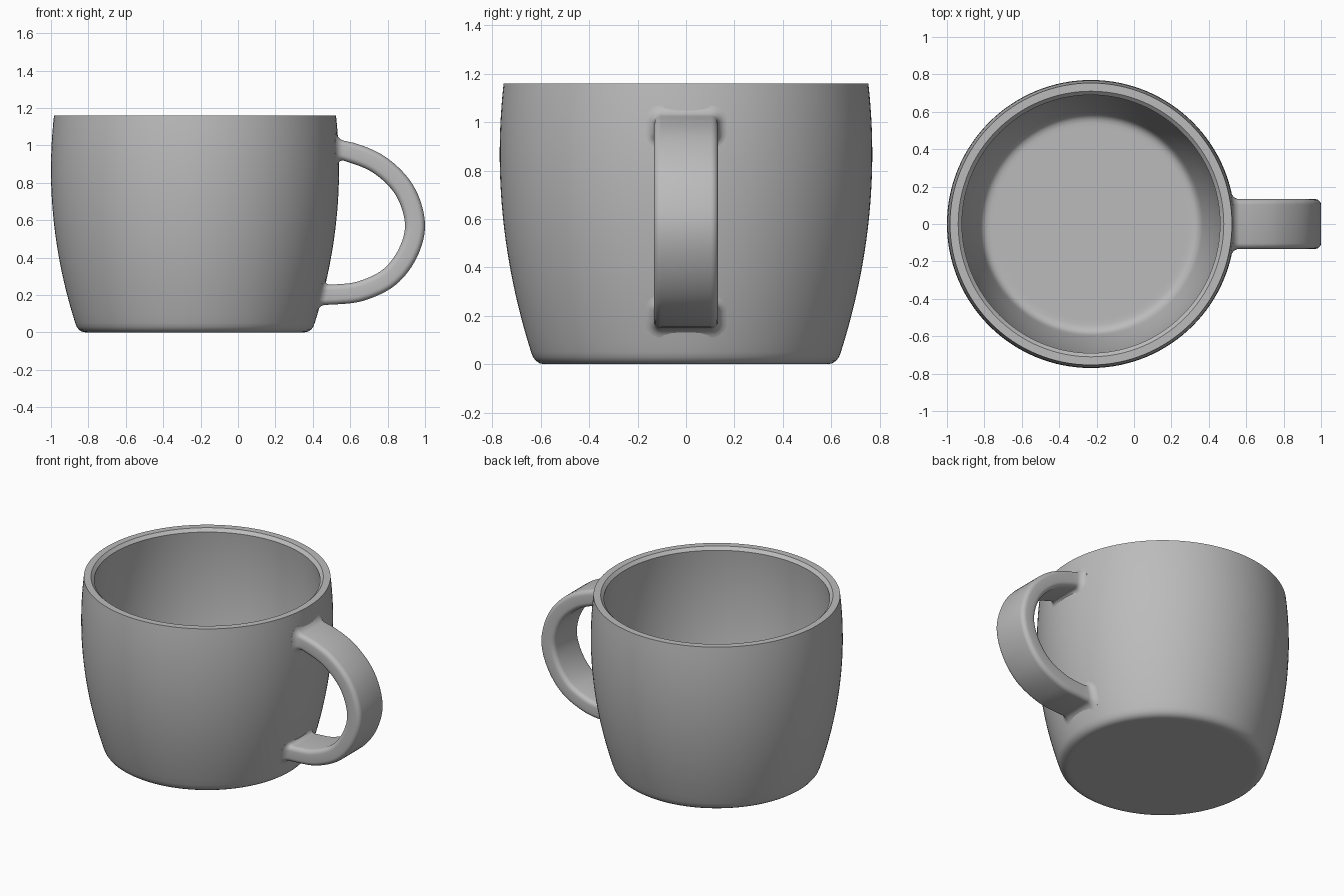
import bpy, bmesh
from math import sin, cos, pi, sqrt
from mathutils import Vector

cube = bpy.data.objects.get("Cube")
if cube:
    bpy.data.objects.remove(cube, do_unlink=True)

CUP_X = -0.23      # axis of the cup body
HEIGHT = 1.16
WALL = 0.07
FILLET = 0.035     # blend between handle and wall

grey = bpy.data.materials.new("grey glaze")
grey.use_nodes = True
grey.diffuse_color = (0.5, 0.5, 0.5, 1)
grey.node_tree.nodes["Principled BSDF"].inputs["Base Color"].default_value = (0.5, 0.5, 0.5, 1)


def finish(bm, name):
    bmesh.ops.remove_doubles(bm, verts=bm.verts, dist=1e-5)
    bmesh.ops.recalc_face_normals(bm, faces=bm.faces)
    mesh = bpy.data.meshes.new(name)
    bm.to_mesh(mesh)
    bm.free()
    mesh.materials.append(grey)
    obj = bpy.data.objects.new(name, mesh)
    bpy.context.collection.objects.link(obj)
    bpy.ops.object.select_all(action='DESELECT')
    obj.select_set(True)
    bpy.context.view_layer.objects.active = obj
    bpy.ops.object.shade_smooth_by_angle(angle=pi / 6)
    return obj


def outer_radius(z):
    """Barrel curve of the outside wall."""
    return 0.77 - (z - 0.87) ** 2 / 5.18


def wall_x(y, z, gap):
    return CUP_X + sqrt((outer_radius(z) + gap) ** 2 - y * y)


# Cup body: one closed profile turned around the axis
steps = 24
profile = [(0, 0), (0.56, 0), (0.585, 0), (0.605, 0.004), (0.62, 0.014), (0.632, 0.029)]
for i in range(steps + 1):
    z = 0.05 + (HEIGHT - 0.05) * i / steps
    profile.append((outer_radius(z), z))
profile.append((0.71, HEIGHT))                       # flat rim
for i in range(steps + 1):                           # chamfer and inside wall
    z = HEIGHT - 0.02 - (HEIGHT - 0.14) * i / steps
    profile.append((outer_radius(z) - WALL + 0.004, z))
inner = profile[-1][0]
profile += [(inner - 0.008, 0.098), (inner - 0.02, 0.082), (inner - 0.036, 0.073),
            (inner - 0.055, 0.07), (inner - 0.08, 0.07), (0, 0.07)]

bm = bmesh.new()
verts = [bm.verts.new((CUP_X + r, 0, z)) for r, z in profile]
edges = [bm.edges.new(pair) for pair in zip(verts, verts[1:])]
bmesh.ops.spin(bm, geom=verts + edges, cent=(CUP_X, 0, 0), axis=(0, 0, 1),
               angle=2 * pi, steps=128)
finish(bm, "cup_body")


# Handle: rounded strap swept along a curved path, flaring into the wall
def section(grow):
    """Rounded rectangle as (across, outward) offsets."""
    w, t, r = 0.133 + grow, 0.0535 + grow, 0.03 + grow
    points = []
    for corner, (sx, sy) in enumerate([(1, 1), (-1, 1), (-1, -1), (1, -1)]):
        for k in range(6):
            a = (corner + k / 5) * pi / 2
            points.append((sx * (w - r) + r * cos(a), sy * (t - r) + r * sin(a)))
    return points


def catmull(points, per=8):
    path = []
    for a, b, c, d in zip(points, points[1:], points[2:], points[3:]):
        for k in range(per):
            t = k / per
            path.append(0.5 * (2 * b + (c - a) * t + (2 * a - 5 * b + 4 * c - d) * t * t
                               + (3 * b - a - 3 * c + d) * t ** 3))
    return path + [points[-2]]


path = catmull([Vector(p) for p in [
    (0.45, 0.99), (0.6, 0.963), (0.76, 0.893), (0.89, 0.76), (0.946, 0.585),
    (0.91, 0.428), (0.81, 0.296), (0.66, 0.222), (0.52, 0.203), (0.4, 0.2)]])


def strap_ring(i):
    t = (path[min(i + 1, len(path) - 1)] - path[max(i - 1, 0)]).normalized()
    return [(path[i].x - t.y * v, u, path[i].y + t.x * v) for u, v in section(0)]


def wall_rings(end, slope, side):
    """Rings from the strap end to just inside the wall."""
    angles = [k * pi / 12 for k in range(7)]
    shape = [(FILLET * (1 - sin(a)), FILLET * (1 - cos(a))) for a in angles]
    rings = []
    for gap, grow in shape + [(-0.02, FILLET)]:
        ring = []
        for u, v in section(grow):
            z = end.y + side * v
            z += slope * (wall_x(u, z, gap) - end.x)
            ring.append((wall_x(u, z, gap), u, z))
        rings.append(ring)
    return rings


rings = wall_rings(path[0], -0.25, 1)[::-1]
rings += [strap_ring(i) for i in range(len(path))]
rings += wall_rings(path[-1], 0.05, -1)

bm = bmesh.new()
loops = [[bm.verts.new(p) for p in ring] for ring in rings]
for low, high in zip(loops, loops[1:]):
    for i in range(len(low)):
        bm.faces.new((low[i - 1], low[i], high[i], high[i - 1]))
bm.faces.new(loops[0])
bm.faces.new(loops[-1])
finish(bm, "handle")
